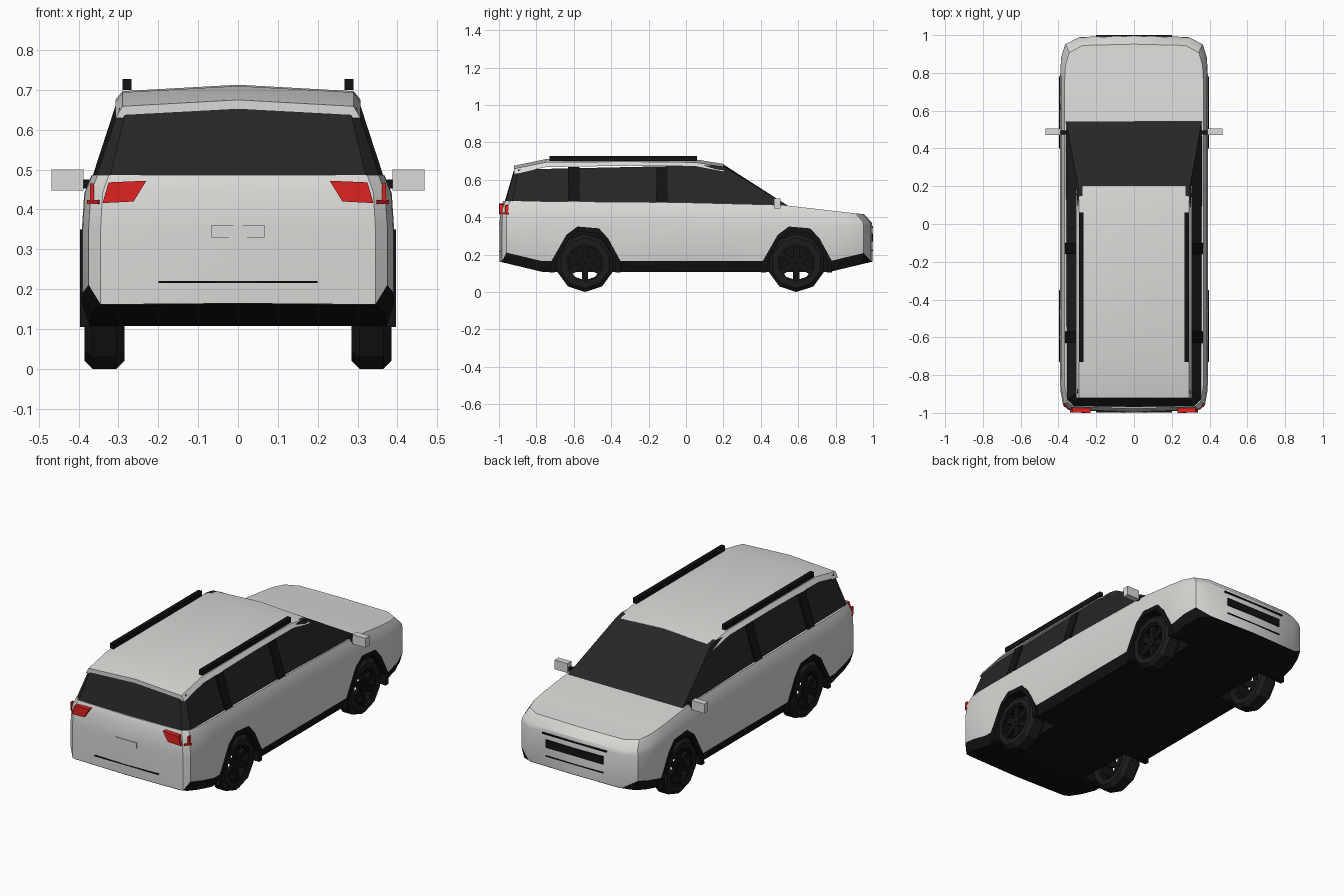
import bpy, bmesh, math
from mathutils import Matrix

if "Cube" in bpy.data.objects:
    bpy.data.objects.remove(bpy.data.objects["Cube"])


def material(name, rgb):
    m = bpy.data.materials.new(name)
    m.use_nodes = True
    m.diffuse_color = (*rgb, 1)
    m.node_tree.nodes["Principled BSDF"].inputs["Base Color"].default_value = (*rgb, 1)
    return m


PAINT = material("silver paint", (0.70, 0.70, 0.68))
TRIM = material("black trim", (0.006, 0.006, 0.006))
GLASS = material("dark glass", (0.019, 0.019, 0.019))
RUBBER = material("tyre rubber", (0.012, 0.012, 0.012))
RED = material("red lens", (0.74, 0.016, 0.016))


def finish(name, bm, mats, smooth=None):
    bmesh.ops.recalc_face_normals(bm, faces=bm.faces)
    mesh = bpy.data.meshes.new(name)
    bm.to_mesh(mesh)
    bm.free()
    for m in mats:
        mesh.materials.append(m)
    ob = bpy.data.objects.new(name, mesh)
    bpy.context.collection.objects.link(ob)
    if smooth:
        select(ob)
        bpy.ops.object.shade_smooth_by_angle(angle=math.radians(smooth))
    return ob


def select(ob):
    bpy.ops.object.select_all(action="DESELECT")
    ob.select_set(True)
    bpy.context.view_layer.objects.active = ob


def loft(rings, cap="ngon", loop=False):
    """Skin closed rings; 'strip' caps pair mirrored points across x = 0."""
    bm = bmesh.new()
    vs = [[bm.verts.new(p) for p in r] for r in rings]
    n = len(rings[0])
    for a, b in zip(vs, vs[1:] + (vs[:1] if loop else [])):
        for i in range(n):
            j = (i + 1) % n
            bm.faces.new((a[i], a[j], b[j], b[i]))
    if not loop:
        for r in (vs[0], vs[-1]):
            if cap == "ngon":
                bm.faces.new(r)
                continue
            for i in range(n // 2):
                quad = [r[i], r[i + 1], r[n - i - 1], r[(n - i) % n]]
                bm.faces.new(list(dict.fromkeys(quad)))
    return bm


def mirrored(half):
    return half + [(-x, y, z) for x, y, z in reversed(half[1:-1])]


def box(name, x, y, z, mat):
    ring = lambda h: [(x[0], y[0], h), (x[1], y[0], h), (x[1], y[1], h), (x[0], y[1], h)]
    return finish(name, loft([ring(z[0]), ring(z[1])]), [mat])


def curve_at(pts, t):
    for (a, u), (b, v) in zip(pts, pts[1:]):
        if t <= b:
            return u + (v - u) * max(0, (t - a) / (b - a))
    return pts[-1][1]


def belt(y):
    return curve_at([(-1, 0.487), (0, 0.478), (0.54, 0.465), (0.95, 0.42), (1, 0.416)], y)


# Lower body: one plan outline lofted through five heights
PLAN = [(0, -0.997), (0.345, -0.985), (0.375, -0.96), (0.39, -0.88), (0.392, -0.77),
        (0.392, 0), (0.392, 0.54), (0.392, 0.77), (0.386, 0.88), (0.365, 0.95),
        (0.29, 0.99), (0, 0.997)]
END = {0, 1, len(PLAN) - 2, len(PLAN) - 1}


def level(inset, tail, nose, height):
    return mirrored([(x * (1 - inset), y * (1 - (tail if y < 0 else nose)), height(i, y))
                     for i, (x, y) in enumerate(PLAN)])


def bottom(i, y):
    return 0.108 + 0.055 * max(0, (abs(y) - 0.77) / 0.23)


def trim_top(i, y):
    return bottom(i, y) + (0.003 if i in END else 0.057)


bm = loft([level(0.05, 0, 0, bottom), level(0, 0, 0, trim_top),
           level(0, 0, 0, lambda i, y: 0.35),
           level(0.015, 0.003, 0.004, lambda i, y: belt(y) - 0.045),
           level(0.06, 0.02, 0.045, lambda i, y: belt(y))], cap="strip")
bm.verts.ensure_lookup_table()
ring_size = len(PLAN) * 2 - 2
for f in bm.faces:
    f.material_index = 1 if all(v.index < 2 * ring_size for v in f.verts) else 0
bm.verts.index_update()
for f in bm.faces:
    f.material_index = int(max(v.index for v in f.verts) < 2 * ring_size)
body = finish("lower_body", bm, [PAINT, TRIM])

# Wheel arches cut from the body, with raised flares
ARCH = [(-0.19, -0.05), (-0.18, 0.01), (-0.10, 0.15), (-0.04, 0.195),
        (0.075, 0.185), (0.125, 0.13), (0.19, 0.01), (0.19, -0.05)]
AXLES = {"rear": -0.54, "front": 0.59}
SIDES = {"left": 1, "right": -1}
AXLE_Z = 0.155


def arch(x, cy, k, drop=1):
    return [(x, cy + a * k, AXLE_Z + b * (k if b > 0 else drop)) for a, b in ARCH]


for end, cy in AXLES.items():
    for side, s in SIDES.items():
        tool = loft([arch(s * 0.24, cy, 0.88, 3), arch(s * 0.5, cy, 0.88, 3)])
        for f in tool.faces:
            f.material_index = 1
        cutter = finish("arch_cutter", tool, [PAINT, TRIM])
        select(body)
        mod = body.modifiers.new("arch", "BOOLEAN")
        mod.operation, mod.solver, mod.object = "DIFFERENCE", "EXACT", cutter
        bpy.ops.object.modifier_apply(modifier=mod.name)
        bpy.data.objects.remove(cutter)
        flare = loft([arch(s * 0.33, cy, 1), arch(s * 0.396, cy, 1),
                      arch(s * 0.396, cy, 0.86), arch(s * 0.33, cy, 0.86)], loop=True)
        # open the arch at its foot
        foot = [f for f in flare.faces
                if all(v.co.z < AXLE_Z - 0.04 for v in f.verts)]
        bmesh.ops.delete(flare, geom=foot, context="FACES")
        finish(f"{end}_{side}_arch_flare", flare, [TRIM])
select(body)
bpy.ops.object.shade_smooth_by_angle(angle=math.radians(30))

# Glasshouse
base = [(x, y, belt(y) - 0.006) for x, y in
        [(0, -0.97), (0.322, -0.965), (0.357, -0.93), (0.362, 0.3), (0.36, 0.55), (0, 0.55)]]
crown = [(0, -0.915, 0.67), (0.28, -0.915, 0.655), (0.298, -0.895, 0.655),
         (0.298, 0.15, 0.678), (0.296, 0.2, 0.67), (0, 0.2, 0.682)]
finish("window_glass", loft([mirrored(base), mirrored(crown)], cap="strip"), [GLASS])

# Roof skin, lofted along the length
sections = []
for y, z, drop in [(-0.92, 0.675, 0.046), (-0.75, 0.71, 0.042), (-0.3, 0.713, 0.038),
                   (0.05, 0.709, 0.036), (0.2, 0.685, 0.04)]:
    half = [(0, y, z), (0.29, y, z - 0.016), (0.308, y, z - drop), (0.29, y, z - drop),
            (0, y, z - 0.025)]
    sections.append(mirrored(half))
finish("roof", loft(sections), [PAINT], smooth=25)

for side, s in SIDES.items():
    # Door pillars, rails and mirrors
    for label, y in (("rear", -0.6), ("middle", -0.13)):
        rings = [[(s * (x + dx), y + dy, z) for dx, dy in
                  ((-0.01, -0.03), (0.004, -0.03), (0.004, 0.03), (-0.01, 0.03))]
                 for x, z in ((0.363, 0.478), (0.301, 0.668))]
        finish(f"{side}_{label}_pillar", loft(rings), [TRIM])
    box(f"{side}_roof_rail", (s * 0.267, s * 0.29), (-0.73, 0.06), (0.70, 0.728), TRIM)
    box(f"{side}_mirror", (s * 0.388, s * 0.468), (0.47, 0.505), (0.447, 0.5), PAINT)
    box(f"{side}_mirror_arm", (s * 0.34, s * 0.39), (0.475, 0.495), (0.452, 0.475), TRIM)

    # Tail lamps: a tapered lens and a stripe round the corner
    lens = [(0.23, 0.472), (0.262, 0.42), (0.34, 0.416), (0.325, 0.468)]
    rings = [[(s * x, y + 0.04 * max(0, x - 0.26), z) for x, z in lens]
             for y in (-1.0, -0.95)]
    finish(f"{side}_tail_lamp", loft(rings), [RED])
    stripe = [(0.352, -0.982), (0.379, -0.952), (0.36, -0.945), (0.34, -0.97)]
    finish(f"{side}_lamp_stripe", loft([[(s * x, y, z) for x, y in stripe]
                                        for z in (0.414, 0.424)]), [RED])
    box(f"{side}_lamp_edge", (s * 0.362, s * 0.371), (-0.968, -0.95), (0.42, 0.465), RED)

# Tail and nose details
box("number_plate", (-0.066, 0.066), (-1.0, -0.99), (0.33, 0.361), PAINT)
box("tailgate_seam", (-0.2, 0.2), (-0.999, -0.985), (0.216, 0.22), TRIM)
for name, w, z, h in (("hood_slot", 0.2, 0.347, 0.004), ("grille", 0.18, 0.292, 0.022),
                      ("lower_slot", 0.18, 0.222, 0.002)):
    box(name, (-w, w), (0.985, 1.0), (z - h, z + h), TRIM)

# Wheels: faceted tyre, rim ring, hub and spokes
TYRE = [(0.285, 0.105), (0.285, 0.135), (0.305, 0.155), (0.365, 0.155),
        (0.385, 0.135), (0.385, 0.105)]
RIM = [(0.31, 0.092), (0.31, 0.108), (0.378, 0.108), (0.378, 0.092)]
HUB = [(0.345, 0.003), (0.345, 0.03), (0.375, 0.03), (0.375, 0.003)]


def lathe(profile, s, cy, n=10):
    return loft([[(s * x, cy + r * math.sin(t), AXLE_Z + r * math.cos(t)) for x, r in profile]
                 for t in (math.tau * i / n for i in range(n))], loop=True)


for end, cy in AXLES.items():
    for side, s in SIDES.items():
        tag = f"{end}_{side}"
        finish(tag + "_tyre", lathe(TYRE, s, cy), [RUBBER])
        finish(tag + "_rim", lathe(RIM, s, cy), [TRIM])
        finish(tag + "_hub", lathe(HUB, s, cy), [TRIM])
        spokes = bmesh.new()
        for i in range(6):
            m = (Matrix.Translation((s * 0.362, cy, AXLE_Z))
                 @ Matrix.Rotation(math.tau * i / 6, 4, "X")
                 @ Matrix.Translation((0, 0, 0.058))
                 @ Matrix.Diagonal((0.02, 0.034, 0.085, 1)))
            bmesh.ops.create_cube(spokes, size=1, matrix=m)
        finish(tag + "_spokes", spokes, [TRIM])
